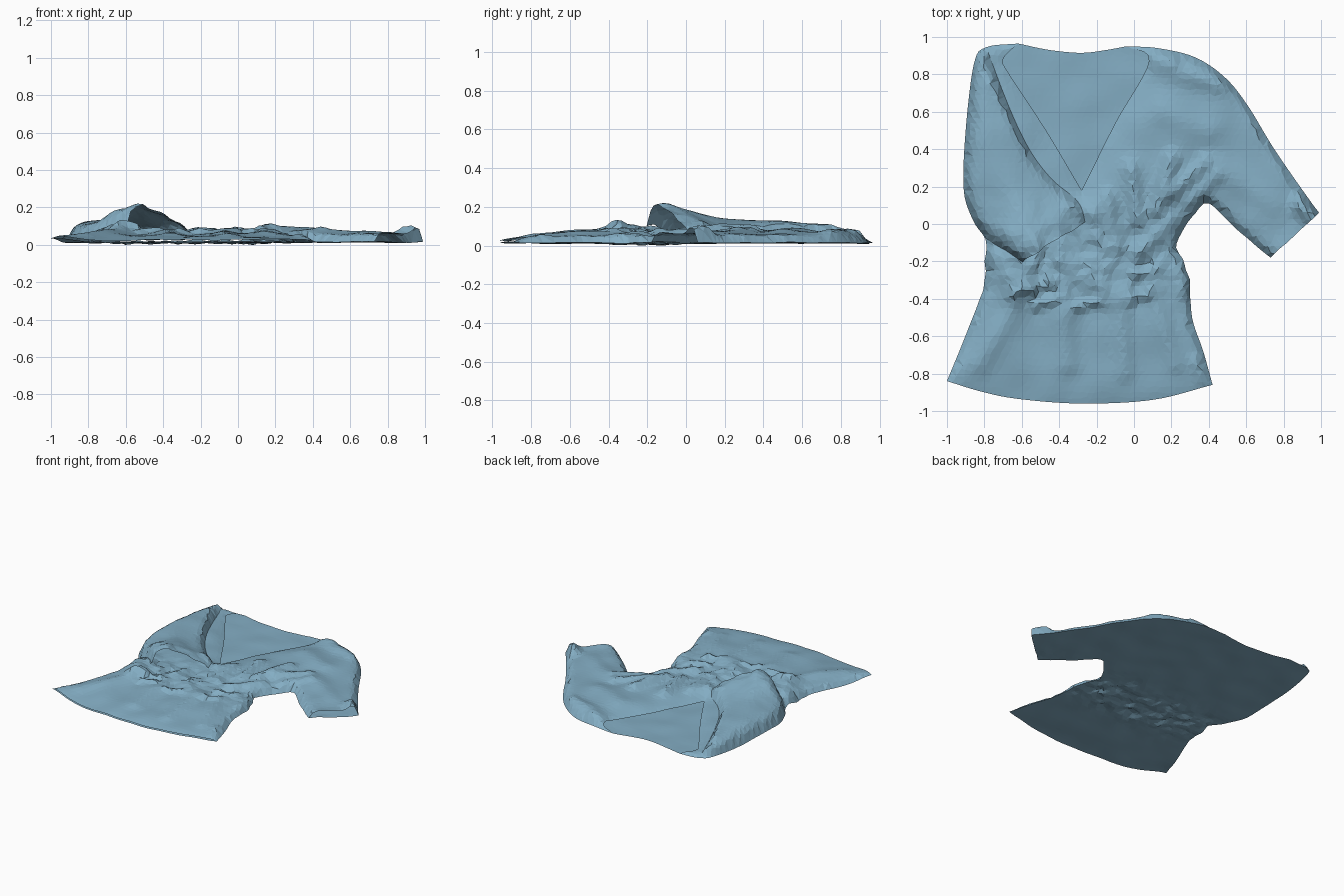
import bpy, bmesh, math, random
from mathutils import Vector, noise, geometry

if "Cube" in bpy.data.objects:
    bpy.data.objects.remove(bpy.data.objects["Cube"])

random.seed(4)
STEP = 0.03


def smooth(pts, step=STEP):
    """Catmull-Rom polyline through a few points."""
    p = [Vector(q) for q in pts]
    p = [2 * p[0] - p[1]] + p + [2 * p[-1] - p[-2]]
    out = []
    for a, b, c, d in zip(p, p[1:], p[2:], p[3:]):
        n = max(1, round((c - b).length / step))
        for i in range(n):
            t = i / n
            out.append(0.5 * (2 * b + (c - a) * t + (2 * a - 5 * b + 4 * c - d) * t * t
                              + (3 * b - a - 3 * c + d) * t ** 3))
    return out + [p[-2]]


def seg_dist(p, a, b):
    ab = b - a
    t = max(0, min(1, (p - a).dot(ab) / max(ab.length_squared, 1e-9)))
    return (p - a - ab * t).length


def path_dist(p, paths):
    return min(seg_dist(p, a, b) for q in paths for a, b in zip(q, q[1:]))


def bump(p, x, y, rx, ry):
    return math.exp(-((p.x - x) / rx) ** 2 - ((p.y - y) / ry) ** 2)


# Pattern edges, anticlockwise from the lower left hem corner
hem = smooth([(-1, -.84), (-.82, -.895), (-.62, -.935), (-.28, -.96), (.1, -.94), (.42, -.86)])
right_side = smooth([(.42, -.86), (.37, -.68), (.31, -.5), (.295, -.3), (.27, -.22), (.23, -.13),
                     (.27, -.02), (.33, .06), (.4, .11), (.55, -.03), (.73, -.18)])
cuff = smooth([(.73, -.18), (.86, -.06), (.99, .06)])
shoulder = smooth([(.99, .06), (.93, .14), (.75, .4), (.61, .63), (.49, .78), (.33, .89),
                   (.13, .94), (-.04, .95)])
back_neck = smooth([(-.04, .95), (-.15, .93), (-.28, .915), (-.45, .93), (-.62, .965)])
left_side = smooth([(-.62, .965), (-.79, .945), (-.855, .86), (-.9, .5), (-.91, .18), (-.86, .02),
                    (-.79, -.1), (-.8, -.2), (-.8, -.32), (-.89, -.57), (-1, -.84)])
neck_right = smooth([(-.04, .95), (.08, .87), (-.1, .54), (-.28, .18)])
neck_left = smooth([(-.28, .18), (-.47, .5), (-.66, .79), (-.7, .88), (-.62, .965)])
# Folded sleeve edges
sleeve_outer = smooth([(-.79, .945), (-.855, .86), (-.9, .5), (-.91, .18), (-.86, .02), (-.79, -.08)])
sleeve_under = smooth([(-.79, -.08), (-.7, -.13), (-.6, -.2)])
sleeve_cuff = smooth([(-.6, -.2), (-.44, -.1), (-.26, .01)])
sleeve_inner = smooth([(-.26, .01), (-.3, .12), (-.44, .24), (-.56, .4), (-.67, .63), (-.79, .945)])

# Fold ridges: x1, y1, x2, y2, height, width
RIDGES = [
    (.02, .02, -.02, .3, .03, .04), (-.1, -.1, -.14, .15, .03, .04),
    (.12, .08, .2, .34, .04, .045), (.2, .16, .38, .33, .03, .04),
    (.3, .12, .44, .26, .02, .04), (.1, .85, .45, .76, .03, .06),
    (.15, .6, .4, .5, .015, .07), (-.2, .1, -.17, -.4, .025, .05),
    (.45, .3, .75, .1, .015, .07), (.9, .1, .95, .05, .06, .05),
    (-.6, -.36, -.82, -.75, .025, .06), (-.66, -.2, -.64, -.3, .05, .1),
    (-.4, -.2, -.35, -.75, .02, .06), (-.08, -.35, -.05, -.8, .02, .05),
    (.1, -.35, .22, -.75, .02, .05), (-.34, .1, -.24, .06, .025, .04),
    (.02, -.16, .2, .02, .025, .04), (-.66, .84, -.6, .95, .02, .05),
    (.34, -.74, .37, -.84, .03, .04), (.08, .89, .2, .87, .03, .04),
]
# Small waist tucks: x, y, half length
TUCKS = [(-.62, -.36, .03), (-.48, -.42, .05), (-.5, -.33, .05), (-.26, -.43, .05),
         (.03, -.39, .05), (-.25, -.26, .02), (.05, -.26, .05)]
ridges = [(Vector(r[:2]), Vector(r[2:4]), r[4], r[5]) for r in RIDGES]
ridges += [(Vector((x - l, y - .015)), Vector((x + l, y + .015)), .026, .024) for x, y, l in TUCKS]


def crumple(p, seed=3):
    """Gathers around the waist."""
    return bump(p, -.25, -.2, .9, .2) * noise.noise(Vector((p.x * 14, p.y * 11, seed)))


def back_z(p):
    return (.026 + .009 * noise.noise(Vector((p.x * 5, p.y * 5, 0))) + .03 * crumple(p)
            + .02 * bump(p, -1, -.84, .12, .12))


def front_z(p):
    env = 1 - math.exp(-path_dist(p, [right_side, shoulder, left_side]) / .022)
    h = .046 + .015 * bump(p, .15, .45, .4, .35)
    h += .01 * noise.noise(Vector((p.x * 6, p.y * 4, 7))) + .01 * crumple(p, 9)
    h += sum(k * math.exp(-(seg_dist(p, a, b) / w) ** 2) for a, b, k, w in ridges)
    # open edges sink back onto the layer below
    h *= 1 - .75 * math.exp(-path_dist(p, [hem]) / .16)
    h *= 1 - .7 * math.exp(-path_dist(p, [neck_left, neck_right]) / .09)
    return back_z(p) + env * max(h, .006)


def sleeve_z(p):
    d = path_dist(p, [sleeve_outer, sleeve_under, sleeve_inner])
    h = .045 + .012 * noise.noise(Vector((p.x * 7, p.y * 5, 2)))
    h += .11 * bump(p, -.53, -.12, .17, .2) + .025 * bump(p, -.7, .3, .2, .3)
    h += .03 * math.exp(-(seg_dist(p, Vector((-.75, .75)), Vector((-.56, .42))) / .05) ** 2)
    return front_z(p) + .004 + h * (1 - math.exp(-d / .03))


cloth = bpy.data.materials.new("blue_cloth")
cloth.diffuse_color = (.23, .42, .55, 1)
cloth.use_nodes = True
cloth.node_tree.nodes["Principled BSDF"].inputs["Base Color"].default_value = cloth.diffuse_color


def panel(name, edges, height):
    """Triangulate a cloth piece inside its edges and lift it to a height field."""
    loop = [p for e in edges for p in e[:-1]]
    pts = list(loop)
    for i in range(-36, 37):
        for j in range(-36, 37):
            p = Vector(((i + .5 * (j % 2)) * STEP, j * STEP))
            p += Vector((random.uniform(-.008, .008), random.uniform(-.008, .008)))
            if path_dist(p, edges) > .014:
                pts.append(p)
    verts, _, faces, *_ = geometry.delaunay_2d_cdt(pts, [], [list(range(len(loop)))], 1, 1e-6)
    bm = bmesh.new()
    bv = {}
    for i in {i for f in faces for i in f}:
        p = Vector(verts[i])
        bv[i] = bm.verts.new((p.x + .025 * crumple(p, 5), p.y + .015 * crumple(p, 8), height(p)))
    for f in faces:
        bm.faces.new([bv[i] for i in f])
    bm.normal_update()
    for f in bm.faces:
        if (f.normal.z < 0) != (name == "back_panel"):
            f.normal_flip()
    me = bpy.data.meshes.new(name)
    bm.to_mesh(me)
    bm.free()
    me.materials.append(cloth)
    ob = bpy.data.objects.new(name, me)
    bpy.context.collection.objects.link(ob)
    return ob


parts = [
    panel("back_panel", [hem, right_side, cuff, shoulder, back_neck, left_side], back_z),
    panel("front_panel", [hem, right_side, cuff, shoulder, neck_right, neck_left, left_side], front_z),
    panel("folded_sleeve", [sleeve_outer, sleeve_under, sleeve_cuff, sleeve_inner], sleeve_z),
]

# Rest the garment on the ground
low = min(v.co.z for o in parts for v in o.data.vertices)
for o in parts:
    for v in o.data.vertices:
        v.co.z -= low
